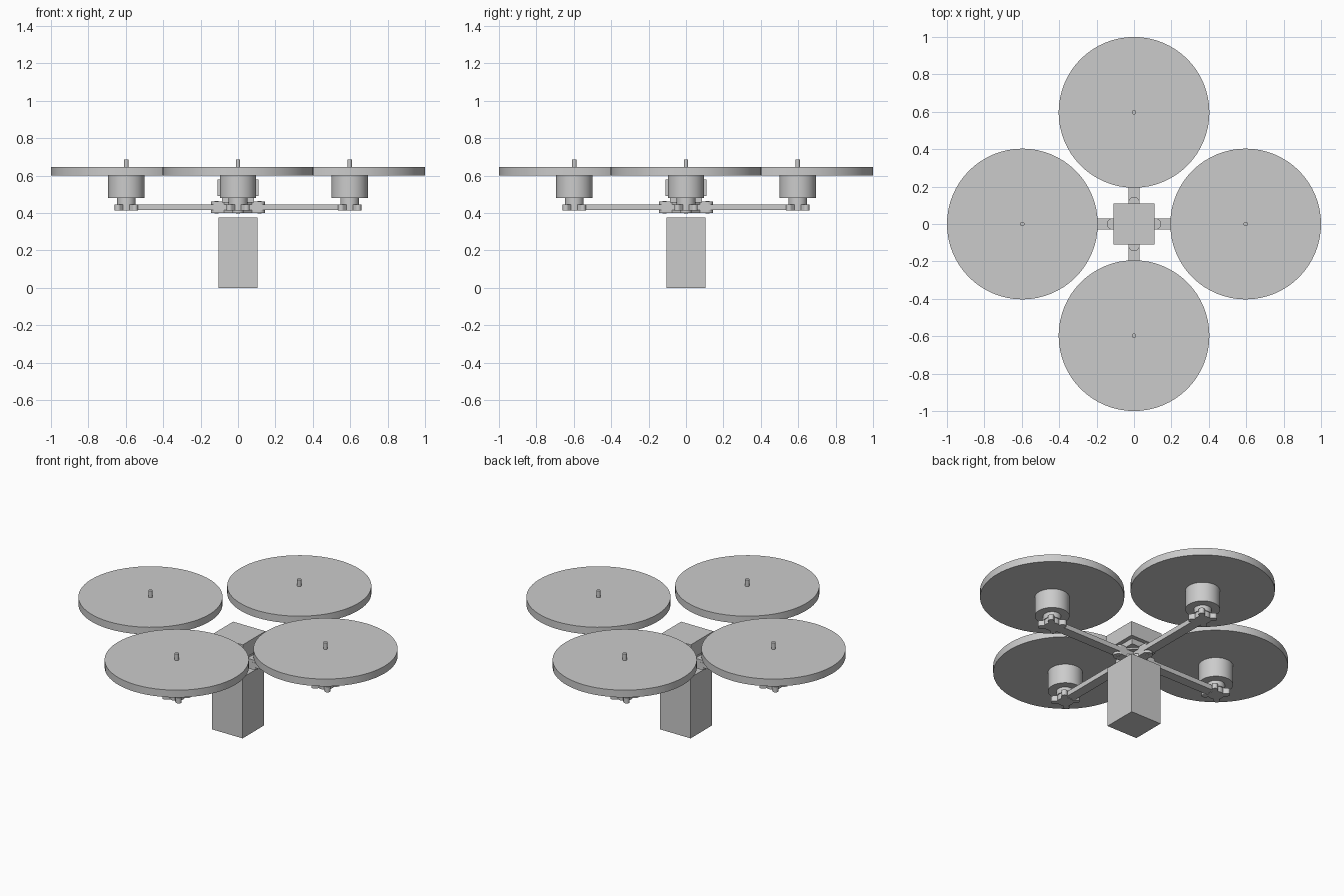
import bpy, math

cube = bpy.data.objects.get("Cube")
if cube:
    bpy.data.objects.remove(cube, do_unlink=True)

grey = bpy.data.materials.new("plain grey")
grey.use_nodes = True
grey.diffuse_color = (0.6, 0.6, 0.6, 1)
grey.node_tree.nodes["Principled BSDF"].inputs["Base Color"].default_value = (0.6, 0.6, 0.6, 1)


def finish(name, smooth=False):
    ob = bpy.context.object
    ob.name = name
    ob.data.materials.append(grey)
    bpy.ops.object.transform_apply(location=False, rotation=True, scale=True)
    if smooth:
        bpy.ops.object.shade_smooth_by_angle(angle=math.radians(30))
    return ob


def box(name, x, y, size_x, size_y, z0, z1, turn=0):
    bpy.ops.mesh.primitive_cube_add(size=1, location=(x, y, (z0 + z1) / 2),
                                    rotation=(0, 0, turn))
    bpy.context.object.scale = (size_x, size_y, z1 - z0)
    return finish(name)


def disc(name, x, y, radius, z0, z1, sides=32):
    bpy.ops.mesh.primitive_cylinder_add(vertices=sides, radius=radius, depth=z1 - z0,
                                        location=(x, y, (z0 + z1) / 2))
    return finish(name, True)


# Body: hanging payload, electronics cover and its base
box("payload_box", 0, 0, 0.21, 0.21, 0, 0.375)
box("electronics_cover", 0, 0, 0.22, 0.22, 0.49, 0.58)
box("electronics_base", 0, 0, 0.17, 0.17, 0.455, 0.49)

# Hub: a pair of cross-shaped plates clamping the arms
for level, z0, z1 in (("lower", 0.4, 0.415), ("upper", 0.445, 0.46)):
    box(level + "_hub_centre", 0, 0, 0.15, 0.15, z0, z1, math.pi / 4)
    box(level + "_hub_bar_x", 0, 0, 0.23, 0.06, z0, z1)
    box(level + "_hub_bar_y", 0, 0, 0.06, 0.23, z0, z1)

# Four arms, each with mount, motor, shaft and rotor
for i, side in enumerate(("left", "back", "right", "front")):
    a = i * math.pi / 2
    c, s = math.cos(a), math.sin(a)
    x, y = 0.597 * c, 0.597 * s
    box(side + "_arm", 0.3 * c, 0.3 * s, 0.61, 0.06, 0.415, 0.445, a)
    for level, z0, z1 in (("lower", 0.4, 0.415), ("upper", 0.445, 0.46)):
        disc(f"{side}_{level}_hub_end", 0.115 * c, 0.115 * s, 0.03, z0, z1, 24)
    disc(side + "_hub_bolt", 0.115 * c, 0.115 * s, 0.011, 0.397, 0.463, 12)

    # Motor mount: four rounded diagonal lobes
    disc(side + "_mount_centre", x, y, 0.045, 0.412, 0.446, 24)
    for k in range(2):
        box(f"{side}_mount_bar_{k}", x, y, 0.128, 0.034, 0.412, 0.446,
            math.pi / 4 + k * math.pi / 2)
    for dx in (-0.045, 0.045):
        for dy in (-0.045, 0.045):
            disc(side + "_mount_lobe", x + dx, y + dy, 0.017, 0.412, 0.446, 16)

    disc(side + "_motor_neck", x, y, 0.05, 0.446, 0.48)
    disc(side + "_motor", x, y, 0.097, 0.48, 0.6, 48)
    disc(side + "_rotor_disc", x, y, 0.403, 0.6, 0.645, 64)
    disc(side + "_shaft", x, y, 0.012, 0.64, 0.685, 16)
